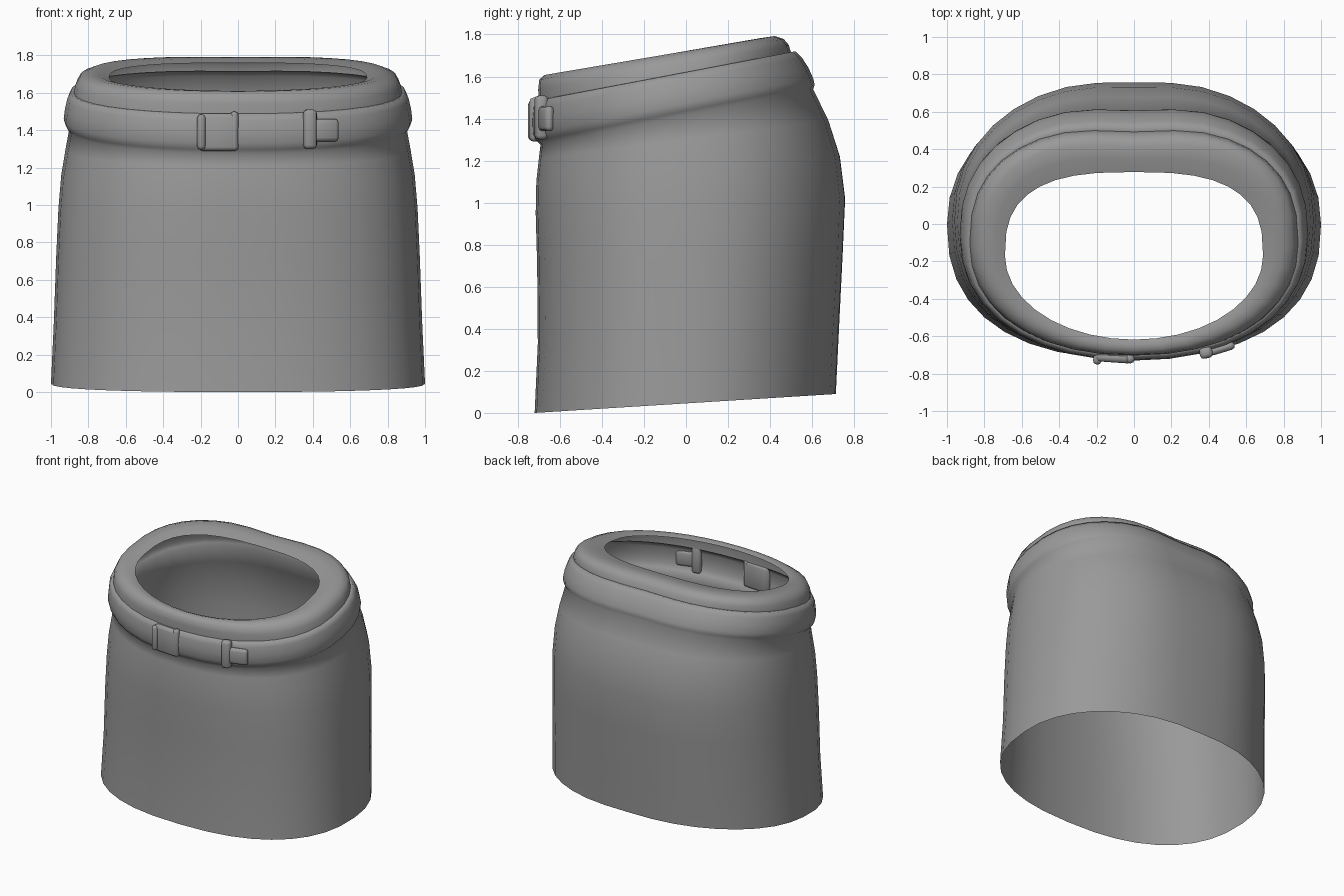
import bpy, bmesh, math
from mathutils import Vector

if "Cube" in bpy.data.objects:
    bpy.data.objects.remove(bpy.data.objects["Cube"])

SEG = 36
grey = bpy.data.materials.new("plain grey")
grey.diffuse_color = (0.32, 0.32, 0.32, 1)
grey.use_nodes = True
grey.node_tree.nodes["Principled BSDF"].inputs["Base Color"].default_value = grey.diffuse_color


def spow(v, p):
    return math.copysign(abs(v) ** p, v)


def ring_point(ring, a):
    """Tilted rounded oval: front y, back y, half width, front z, back z,
    front squareness, back squareness, depth of the hollow in the middle of the back."""
    yf, yb, hx, zf, zb, nf, nb, dent = ring
    s = math.sin(a)
    n = nb if s > 0 else nf
    top = yb + dent * 0.85
    mid = (yf + yb) / 2
    x = hx * spow(math.cos(a), 2 / n)
    y = mid + (top - mid if s > 0 else mid - yf) * spow(s, 2 / n)
    if s > 0:
        y -= dent * math.exp(-(x / 0.27) ** 2) * s
    return Vector((x, y, zf + (zb - zf) * (y - yf) / (yb - yf)))


def finish(ob, angle):
    ob.data.materials.append(grey)
    bpy.ops.object.select_all(action='DESELECT')
    ob.select_set(True)
    bpy.context.view_layer.objects.active = ob
    bpy.ops.object.shade_smooth_by_angle(angle=math.radians(angle))


def add_object(name, bm):
    me = bpy.data.meshes.new(name)
    bm.to_mesh(me)
    bm.free()
    ob = bpy.data.objects.new(name, me)
    bpy.context.collection.objects.link(ob)
    return ob


def loft(name, rings, angle):
    bm = bmesh.new()
    loops = [[bm.verts.new(ring_point(r, 2 * math.pi * i / SEG)) for i in range(SEG)]
             for r in rings]
    for lo, hi in zip(loops, loops[1:]):
        for i in range(SEG):
            j = (i + 1) % SEG
            bm.faces.new((lo[i], lo[j], hi[j], hi[i]))
    finish(add_object(name, bm), angle)


def block(name, loc, size, tilt=0, bevel=0.02):
    bm = bmesh.new()
    bmesh.ops.create_cube(bm, size=1)
    bmesh.ops.scale(bm, vec=size, verts=bm.verts)
    bmesh.ops.bevel(bm, geom=bm.edges[:], offset=bevel, segments=2, affect='EDGES', profile=0.5)
    ob = add_object(name, bm)
    ob.location = loc
    ob.rotation_euler.z = math.radians(tilt)
    finish(ob, 60)


# skirt body flowing into the rounded belt
loft("skirt_with_belt", [
    (-.72, .715, 1.00, .00, .09, 2.4, 2.15, .015),
    (-.705, .73, .985, .33, .40, 2.4, 2.15, .015),
    (-.708, .748, .972, .70, .75, 2.4, 2.18, .02),
    (-.715, .760, .96, .95, 1.02, 2.35, 2.2, .02),
    (-.712, .735, .945, 1.10, 1.22, 2.3, 2.25, .02),
    (-.70, .68, .922, 1.21, 1.39, 2.25, 2.3, .025),
    (-.692, .605, .902, 1.275, 1.54, 2.2, 2.35, .03),
    (-.712, .612, .922, 1.295, 1.56, 2.2, 2.35, .03),
    (-.728, .605, .932, 1.33, 1.59, 2.2, 2.35, .03),
    (-.73, .582, .925, 1.39, 1.64, 2.2, 2.4, .03),
    (-.725, .55, .912, 1.45, 1.69, 2.2, 2.4, .03),
    (-.712, .52, .895, 1.485, 1.72, 2.2, 2.45, .03),
    (-.702, .497, .878, 1.488, 1.715, 2.2, 2.5, .03)], 100)

# waistband rising out of the belt and rolling inward to the opening
loft("waistband", [
    (-.702, .497, .878, 1.488, 1.715, 2.2, 2.5, .03),
    (-.703, .485, .868, 1.54, 1.75, 2.2, 2.6, .03),
    (-.698, .46, .846, 1.585, 1.778, 2.15, 2.7, .03),
    (-.675, .42, .795, 1.607, 1.792, 2.1, 2.8, .025),
    (-.645, .35, .742, 1.61, 1.782, 2.05, 2.8, .015),
    (-.618, .278, .69, 1.60, 1.76, 2.0, 2.8, 0)], 100)

# buckle: plate, two raised side bars
block("buckle_plate", (-.11, -.715, 1.39), (.20, .05, .20), -4)
block("buckle_bar_left", (-.195, -.722, 1.39), (.045, .06, .19), -8)
block("buckle_bar_right", (-.02, -.72, 1.395), (.045, .05, .21), 0)

# belt loop and the belt tip held under it
block("belt_loop", (.385, -.688, 1.405), (.07, .06, .21), 12)
block("belt_tip", (.47, -.665, 1.40), (.14, .045, .12), 17)
